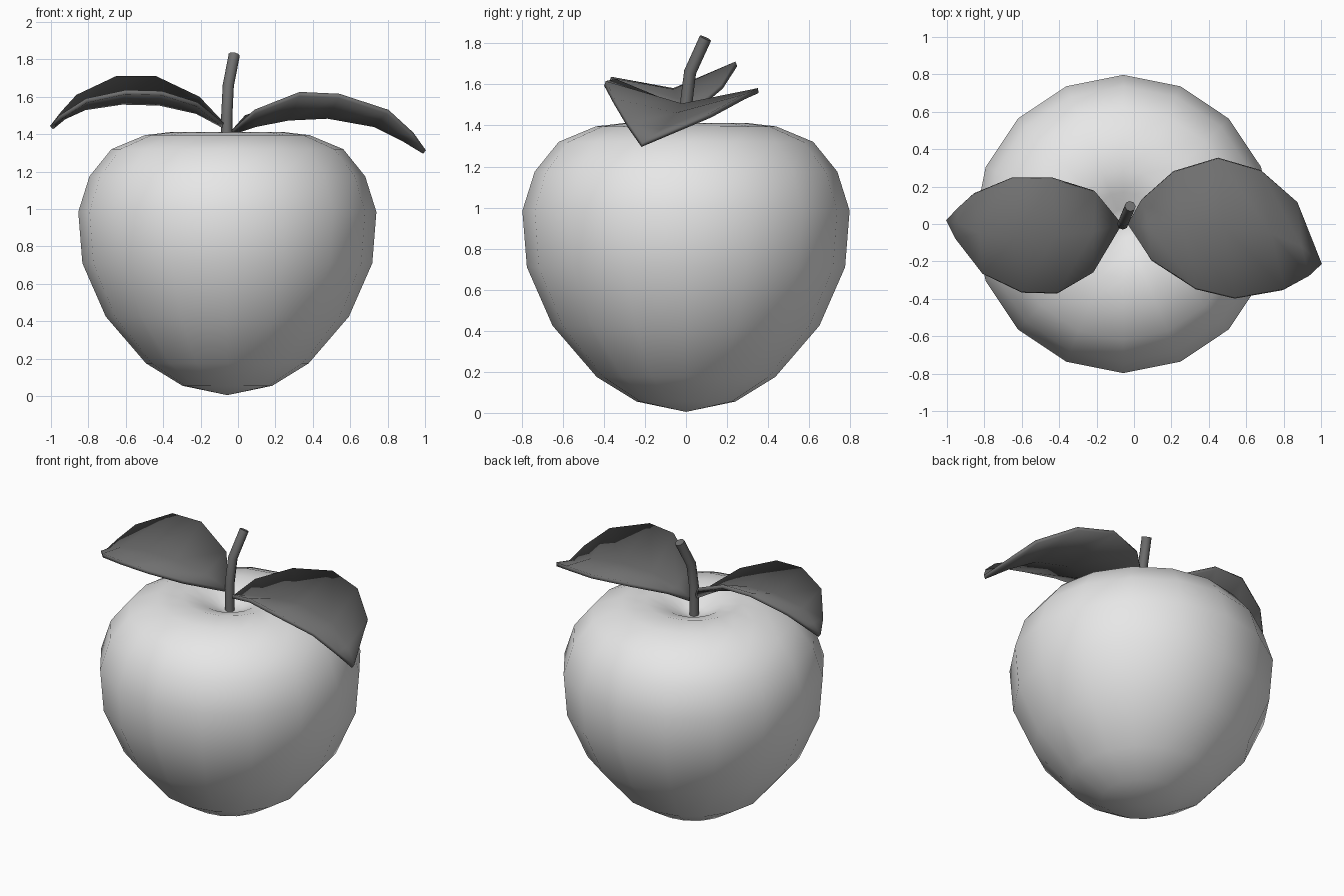
import bpy, bmesh, math
from mathutils import Vector

if "Cube" in bpy.data.objects:
    bpy.data.objects.remove(bpy.data.objects["Cube"])


def material(name, v):
    m = bpy.data.materials.new(name)
    m.diffuse_color = (v, v, v, 1)
    m.use_nodes = True
    m.node_tree.nodes["Principled BSDF"].inputs["Base Color"].default_value = m.diffuse_color
    return m


def finish(bm, name, mat, angle=None):
    bmesh.ops.recalc_face_normals(bm, faces=bm.faces)
    me = bpy.data.meshes.new(name)
    bm.to_mesh(me)
    bm.free()
    me.materials.append(mat)
    ob = bpy.data.objects.new(name, me)
    bpy.context.collection.objects.link(ob)
    me.polygons.foreach_set("use_smooth", [True] * len(me.polygons))
    if angle:
        me.set_sharp_from_angle(angle=math.radians(angle))
    return ob


def skin(bm, rings, closed=True):
    """Quads between successive vertex rings; single-vertex rings become fans."""
    for a, b in zip(rings, rings[1:]):
        n = max(len(a), len(b))
        for i in range(n if closed else n - 1):
            j = (i + 1) % n
            quad = [a[i % len(a)], a[j % len(a)], b[j % len(b)], b[i % len(b)]]
            bm.faces.new(list(dict.fromkeys(quad)))


pale = material("pale fruit skin", 0.8)
dark = material("dark leaf and stem", 0.16)
CX = -0.057

# Fruit body: lathed profile (radius, height), 16 sides, dimple on top
profile = [(0, 0.005), (0.24, 0.055), (0.435, 0.175), (0.65, 0.425), (0.775, 0.71),
           (0.797, 0.985), (0.737, 1.175), (0.62, 1.32), (0.44, 1.395), (0.29, 1.413),
           (0.17, 1.38), (0.08, 1.335), (0, 1.31)]
bm = bmesh.new()
rings = []
for r, z in profile:
    n = 16 if r else 1
    rings.append([bm.verts.new((CX + r * math.cos(math.tau * i / 16),
                                r * math.sin(math.tau * i / 16), z)) for i in range(n)])
skin(bm, rings)
finish(bm, "fruit_body", pale)

# Stem: bent tube swept along a path
path = [Vector(p) for p in [(-0.06, 0, 1.28), (-0.06, 0, 1.5), (-0.052, 0.02, 1.66), (-0.02, 0.095, 1.825)]]
bm = bmesh.new()
rings = []
for k, p in enumerate(path):
    d = (path[min(k + 1, 3)] - path[max(k - 1, 0)]).normalized()
    u = d.cross(Vector((0, 1, 0))).normalized()
    v = d.cross(u)
    rings.append([bm.verts.new(p + 0.03 * (u * math.cos(math.tau * i / 8) + v * math.sin(math.tau * i / 8)))
                  for i in range(8)])
skin(bm, rings)
bm.faces.new(rings[0])
bm.faces.new(rings[-1])
finish(bm, "stem", dark, 50)


# Leaves: rows of (back edge, midrib, front edge) between base and tip, thickened
def leaf(name, base, rows, tip):
    bm = bmesh.new()
    rings = [[bm.verts.new(base)]] + [[bm.verts.new(p) for p in row] for row in rows] + [[bm.verts.new(tip)]]
    skin(bm, rings, closed=False)
    ob = finish(bm, name, dark)
    s = ob.modifiers.new("thickness", 'SOLIDIFY')
    s.thickness = 0.024
    s.offset = 0


leaf("right_leaf", (-0.03, 0, 1.41), [
    ((0.04, 0.13, 1.49), (0.09, -0.02, 1.45), (0.09, -0.19, 1.52)),
    ((0.21, 0.28, 1.55), (0.27, -0.03, 1.485), (0.33, -0.345, 1.615)),
    ((0.45, 0.352, 1.57), (0.48, -0.02, 1.495), (0.54, -0.395, 1.605)),
    ((0.68, 0.285, 1.54), (0.73, -0.05, 1.45), (0.80, -0.35, 1.52)),
    ((0.87, 0.12, 1.45), (0.89, -0.12, 1.37), (0.93, -0.28, 1.40)),
], (0.997, -0.215, 1.305))

leaf("left_leaf", (-0.07, 0, 1.44), [
    ((-0.21, 0.175, 1.59), (-0.22, -0.04, 1.52), (-0.22, -0.26, 1.56)),
    ((-0.44, 0.245, 1.70), (-0.42, -0.06, 1.565), (-0.41, -0.37, 1.62)),
    ((-0.65, 0.245, 1.70), (-0.62, -0.06, 1.57), (-0.60, -0.365, 1.625)),
    ((-0.86, 0.16, 1.60), (-0.82, -0.05, 1.54), (-0.81, -0.265, 1.58)),
    ((-0.94, 0.085, 1.51), (-0.93, 0.0, 1.49), (-0.95, -0.08, 1.49)),
], (-0.997, 0.02, 1.435))
